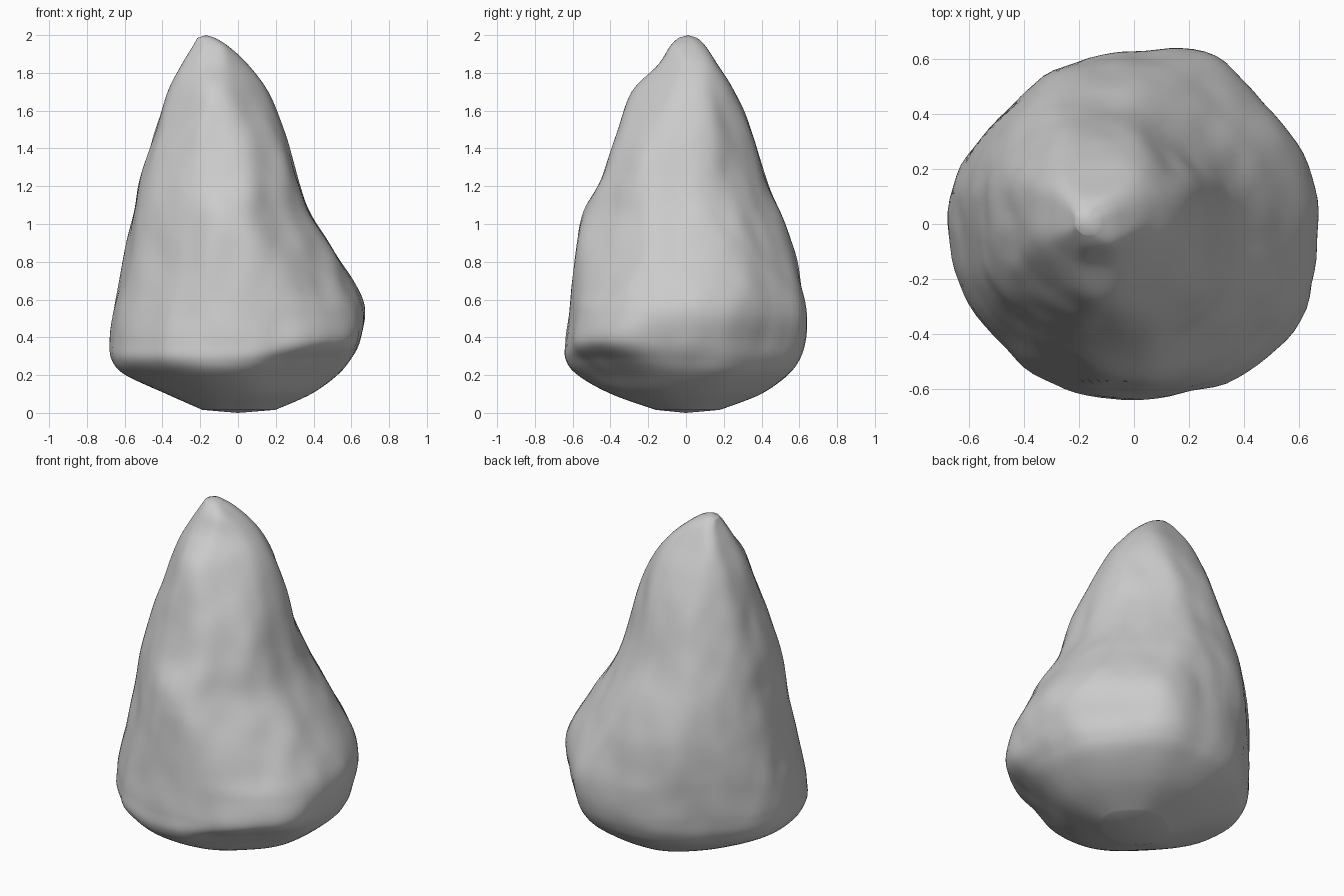
import bpy, bmesh, math
from mathutils import Vector, noise

if "Cube" in bpy.data.objects:
    bpy.data.objects.remove(bpy.data.objects["Cube"])

# Height, then reach of the rock towards eight compass directions:
# left, front-left, front, front-right, right, back-right, back, back-left
ROWS = [
    (0.016, .19, .18, .16, .17, .20, .19, .18, .18),
    (0.10, .38, .38, .40, .36, .39, .38, .40, .38),
    (0.20, .60, .56, .58, .48, .53, .53, .54, .54),
    (0.28, .67, .645, .64, .575, .595, .59, .60, .60),
    (0.38, .68, .645, .637, .685, .645, .62, .63, .62),
    (0.53, .665, .62, .62, .66, .675, .65, .63, .625),
    (0.66, .635, .59, .605, .60, .635, .62, .61, .625),
    (0.85, .595, .55, .59, .52, .52, .52, .58, .61),
    (1.05, .555, .52, .56, .43, .395, .41, .51, .57),
    (1.24, .52, .475, .45, .385, .32, .33, .425, .51),
    (1.48, .445, .40, .375, .285, .25, .265, .35, .44),
    (1.70, .37, .325, .29, .17, .16, .20, .255, .365),
    (1.84, .30, .25, .15, .06, .06, .12, .17, .30),
    (1.94, .24, .19, .085, .0, -.05, .01, .105, .22),
    (1.985, .215, .16, .04, -.075, -.12, -.065, .06, .175),
]
ANGLES = [math.pi + i * math.pi / 4 for i in range(8)]
# Bulges and hollows around the broad base: angle in degrees, depth
SHOULDERS = [(64, .03), (115, -.02), (290, -.02), (328, .02)]
SEGS, STEPS, SHARP = 96, 8, 11


def spline(t):
    """Smooth row at fractional index t (Catmull-Rom)."""
    i = min(int(t), len(ROWS) - 2)
    u = t - i
    a, b, c, d = (ROWS[max(0, min(len(ROWS) - 1, k))] for k in range(i - 1, i + 3))
    return [0.5 * (2 * q + (r - p) * u + (2 * p - 5 * q + 4 * r - s) * u * u
                   + (3 * q - p - 3 * r + s) * u ** 3) for p, q, r, s in zip(a, b, c, d)]


def axis(z):
    return Vector((-0.17 * max(0, (z - 0.5) / 1.5), 0.01 * z / 2, z))


def weathering(p, ang):
    """Vertical streaks and soft lumps, plus the shoulders of the base."""
    fade = min(1, max(0, (p.z - 0.1) / 0.3)) * min(1, max(0, (2 - p.z) / 0.5))
    streak = noise.noise(Vector((p.x * 5, p.y * 5, p.z * 1.2)))
    lump = noise.noise(Vector((p.x * 9, p.y * 9, p.z * 5 + 7)))
    low = math.exp(-((p.z - 0.42) / 0.25) ** 2)
    bulge = sum(h * math.exp(-((math.degrees(ang) - a) / 13) ** 2) for a, h in SHOULDERS)
    return fade * (0.014 * streak + 0.007 * lump) + low * bulge


# Rock body: rounded eight-sided sections lofted up a leaning axis
bm = bmesh.new()
rings = []
for k in range((len(ROWS) - 1) * STEPS + 1):
    z, *reach = spline(k / STEPS)
    c = axis(z)
    ring = []
    for j in range(SEGS):
        ang = 2 * math.pi * j / SEGS
        total = 0
        for a, s in zip(ANGLES, reach):
            s = max(0.015, s - c.x * math.cos(a) - c.y * math.sin(a))
            total += (max(0, math.cos(ang - a)) / s) ** SHARP
        r = total ** (-1 / SHARP)
        d = Vector((math.cos(ang), math.sin(ang), 0))
        p = c + d * r
        ring.append(bm.verts.new(p + d * weathering(p, ang)))
    rings.append(ring)
for lo, hi in zip(rings, rings[1:]):
    for j in range(SEGS):
        n = (j + 1) % SEGS
        bm.faces.new((lo[j], lo[n], hi[n], hi[j]))

# Underside and tip
bottom, tip = bm.verts.new((0, 0, 0)), bm.verts.new((-0.17, 0.01, 2))
for j in range(SEGS):
    n = (j + 1) % SEGS
    bm.faces.new((rings[0][n], rings[0][j], bottom))
    bm.faces.new((rings[-1][j], rings[-1][n], tip))
for f in bm.faces:
    f.smooth = True
mesh = bpy.data.meshes.new("rock")
bm.to_mesh(mesh)
bm.free()
rock = bpy.data.objects.new("rock", mesh)
bpy.context.collection.objects.link(rock)
